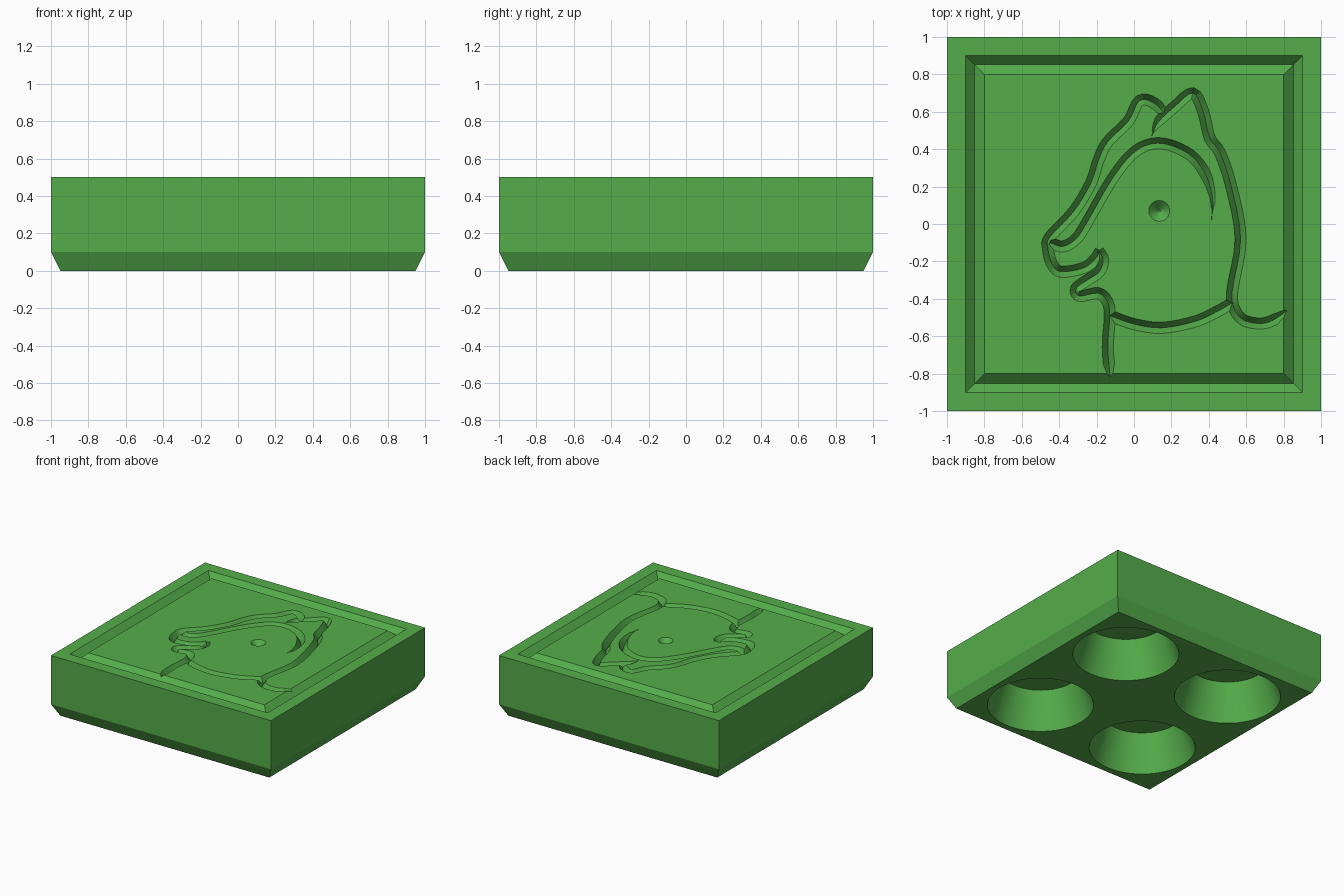
import bpy, bmesh, math
from mathutils import Vector

if "Cube" in bpy.data.objects:
    bpy.data.objects.remove(bpy.data.objects["Cube"])

TOP = 0.5
green = bpy.data.materials.new("green")
green.diffuse_color = (0.09, 0.42, 0.07, 1)
green.use_nodes = True
green.node_tree.nodes["Principled BSDF"].inputs["Base Color"].default_value = green.diffuse_color

def make_object(name, bm):
    bmesh.ops.recalc_face_normals(bm, faces=bm.faces[:])
    me = bpy.data.meshes.new(name)
    bm.to_mesh(me)
    bm.free()
    me.materials.append(green)
    ob = bpy.data.objects.new(name, me)
    bpy.context.collection.objects.link(ob)
    return ob

# Tile body: square rings (half width, height) with bottom bevel and V-shaped frame groove
RINGS = [(0.95, 0), (1, 0.1), (1, TOP), (0.9, TOP), (0.852, TOP - 0.05), (0.8, TOP)]
bm = bmesh.new()
rings = [[bm.verts.new((sx * h, sy * h, z)) for sx, sy in ((-1, -1), (1, -1), (1, 1), (-1, 1))]
         for h, z in RINGS]
for a, b in zip(rings, rings[1:]):
    for i in range(4):
        j = (i + 1) % 4
        bm.faces.new((a[i], a[j], b[j], b[i]))
bm.faces.new(rings[0][::-1])
bm.faces.new(rings[-1])
tile = make_object("carved_tile", bm)

def smooth_path(pts, steps=4):
    """Catmull-Rom curve through the points."""
    p = [Vector(q) for q in pts]
    p = [2 * p[0] - p[1]] + p + [2 * p[-1] - p[-2]]
    out = []
    for a, b, c, d in zip(p, p[1:], p[2:], p[3:]):
        for k in range(steps):
            t = k / steps
            out.append(0.5 * (2 * b + (c - a) * t + (2 * a - 5 * b + 4 * c - d) * t ** 2
                              + (3 * b - a - 3 * c + d) * t ** 3))
    return out + [p[-2]]

def add_groove(bm, pts, taper_start=0.0, taper_end=0.0, w=0.03, depth=0.05):
    """Sweep a V section along the path; taper values are lengths at each end."""
    path = smooth_path(pts)
    dist = [0]
    for a, b in zip(path, path[1:]):
        dist.append(dist[-1] + (b - a).length)
    rows = []
    for i, p in enumerate(path):
        t = (path[min(i + 1, len(path) - 1)] - path[max(i - 1, 0)]).normalized()
        n = Vector((-t.y, t.x))
        s = 1.0
        if taper_start:
            s = min(s, dist[i] / taper_start)
        if taper_end:
            s = min(s, (dist[-1] - dist[i]) / taper_end)
        s = max(s, 0.08)
        up = 0.02                              # cutter rises above the surface
        side = w * s * (1 + up / (depth * s)) if s > 0.3 else w * s * 1.3
        l, r = p + n * side, p - n * side
        rows.append([bm.verts.new((l.x, l.y, TOP + up)), bm.verts.new((r.x, r.y, TOP + up)),
                     bm.verts.new((p.x, p.y, TOP - depth * s))])
    for a, b in zip(rows, rows[1:]):
        for i in range(3):
            j = (i + 1) % 3
            bm.faces.new((a[i], a[j], b[j], b[i]))
    bm.faces.new(rows[0])
    bm.faces.new(rows[-1][::-1])

# Carved lines of the horse head
face = [(0.18, 0.57), (0.11, 0.645), (0.03, 0.66), (-0.03, 0.55), (-0.14, 0.44), (-0.19, 0.34),
        (-0.23, 0.22), (-0.32, 0.07), (-0.45, -0.07), (-0.46, -0.13), (-0.44, -0.21),
        (-0.39, -0.255), (-0.27, -0.235), (-0.21, -0.19), (-0.18, -0.145)]
chin = [(-0.19, -0.145), (-0.165, -0.19), (-0.185, -0.255), (-0.25, -0.3), (-0.31, -0.345),
        (-0.29, -0.385), (-0.19, -0.37), (-0.14, -0.42), (-0.13, -0.5), (-0.14, -0.66), (-0.125, -0.84)]
cheek = [(-0.45, -0.1), (-0.38, -0.12), (-0.31, -0.08), (-0.25, 0.01), (-0.13, 0.22), (-0.02, 0.365),
         (0.08, 0.425), (0.18, 0.425), (0.3, 0.37), (0.38, 0.27), (0.42, 0.14), (0.415, 0.02)]
neck = [(0.095, 0.47), (0.13, 0.545), (0.22, 0.63), (0.315, 0.7), (0.37, 0.6), (0.405, 0.46), (0.46, 0.38),
        (0.52, 0.2), (0.57, -0.08), (0.525, -0.36), (0.54, -0.46), (0.6, -0.52), (0.72, -0.525), (0.85, -0.44)]
jaw = [(-0.13, -0.49), (0, -0.535), (0.15, -0.555), (0.33, -0.52), (0.45, -0.465), (0.53, -0.42)]
bm = bmesh.new()
add_groove(bm, face, taper_start=0.06)
add_groove(bm, chin, taper_end=0.08)
add_groove(bm, cheek, taper_end=0.25)
add_groove(bm, neck, taper_start=0.1, taper_end=0.12)
add_groove(bm, jaw)
groove_cutter = make_object("groove_cutter", bm)

def add_cone(bm, x, y, z0, z1, r0, r1, sides):
    rows = [[bm.verts.new((x + r * math.cos(2 * math.pi * i / sides),
                           y + r * math.sin(2 * math.pi * i / sides), z)) for i in range(sides)]
            for r, z in ((r0, z0), (r1, z1))]
    for i in range(sides):
        j = (i + 1) % sides
        bm.faces.new((rows[0][i], rows[0][j], rows[1][j], rows[1][i]))
    bm.faces.new(rows[0])
    bm.faces.new(rows[1])

# Four tapered recesses underneath and the eye pit
bm = bmesh.new()
for sx in (-1, 1):
    for sy in (-1, 1):
        add_cone(bm, sx * 0.5, sy * 0.5, -0.03, 0.3, 0.41, 0.3, 64)
add_cone(bm, 0.135, 0.07, TOP - 0.05, TOP + 0.02, 0.006, 0.076, 32)
pit_cutter = make_object("pit_cutter", bm)

bpy.context.view_layer.objects.active = tile
tile.select_set(True)
for cutter in (groove_cutter, pit_cutter):
    mod = tile.modifiers.new("cut", "BOOLEAN")
    mod.operation, mod.solver, mod.object = "DIFFERENCE", "EXACT", cutter
    mod.use_self = True
    bpy.ops.object.modifier_apply(modifier=mod.name)
    bpy.data.objects.remove(cutter)
bpy.ops.object.shade_smooth_by_angle(angle=math.radians(20))
